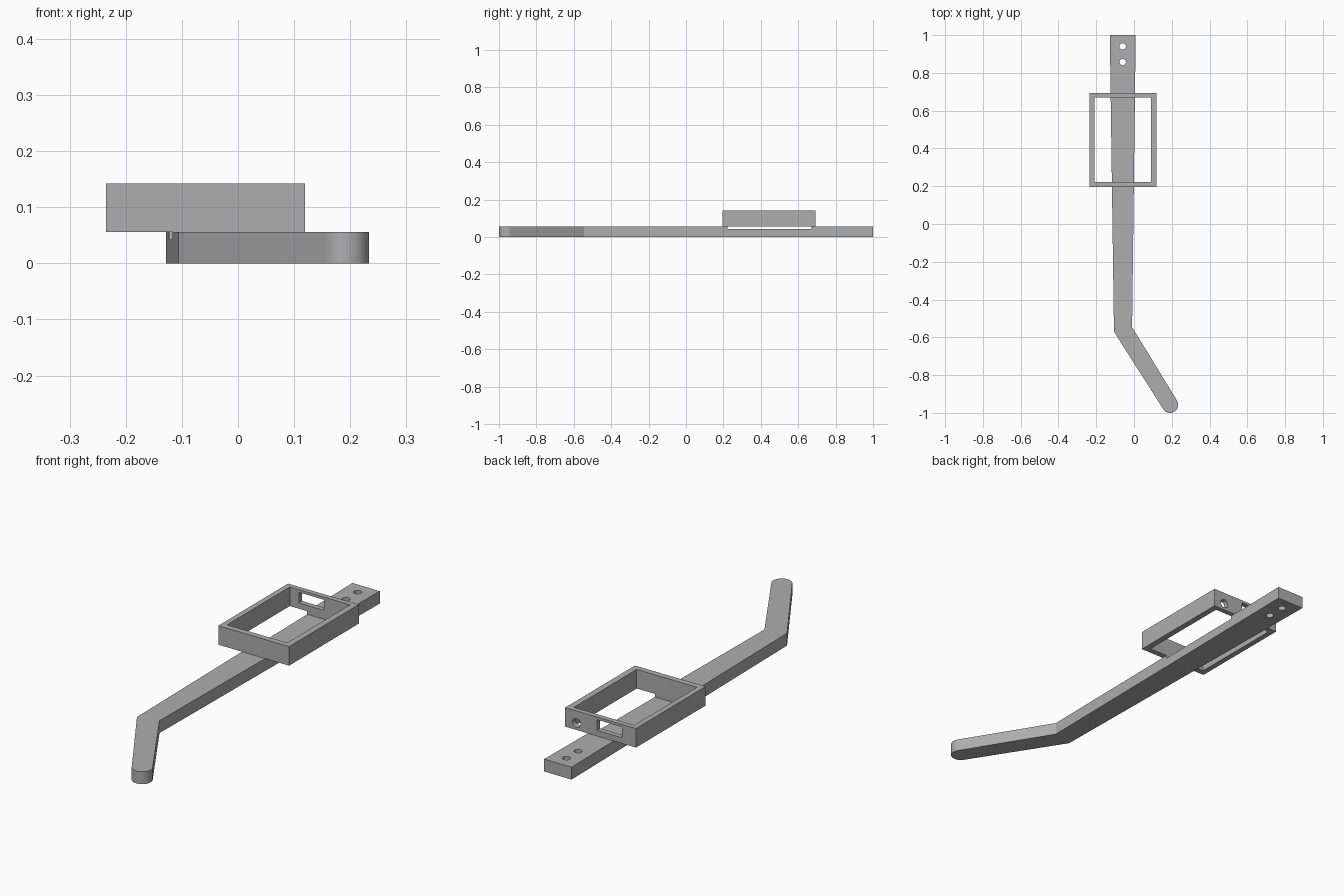
import bpy
import bmesh
from math import pi, sin, cos, atan2, radians
from mathutils import Matrix, Vector

default = bpy.data.objects.get("Cube")
if default:
    bpy.data.objects.remove(default, do_unlink=True)

grey = bpy.data.materials.new("plain grey")
grey.use_nodes = True
tone = (0.42, 0.42, 0.42, 1)
grey.diffuse_color = tone
grey.node_tree.nodes["Principled BSDF"].inputs["Base Color"].default_value = tone


def finish(name, bm):
    mesh = bpy.data.meshes.new(name)
    bmesh.ops.recalc_face_normals(bm, faces=bm.faces)
    bm.to_mesh(mesh)
    bm.free()
    mesh.materials.append(grey)
    obj = bpy.data.objects.new(name, mesh)
    bpy.context.collection.objects.link(obj)
    return obj


def box(name, low, high):
    low, high = Vector(low), Vector(high)
    bm = bmesh.new()
    place = Matrix.Translation((low + high) / 2) @ Matrix.Diagonal((*(high - low), 1))
    bmesh.ops.create_cube(bm, size=1, matrix=place)
    return finish(name, bm)


def cylinder(name, centre, radius, depth, turn=0):
    bm = bmesh.new()
    place = Matrix.Translation(centre) @ Matrix.Rotation(turn, 4, "X")
    bmesh.ops.create_cone(bm, cap_ends=True, segments=32, radius1=radius,
                          radius2=radius, depth=depth, matrix=place)
    return finish(name, bm)


def prism(name, outline, height):
    bm = bmesh.new()
    base = bm.faces.new([bm.verts.new((x, y, 0)) for x, y in outline])
    top = bmesh.ops.extrude_face_region(bm, geom=[base])["geom"]
    bmesh.ops.translate(bm, vec=(0, 0, height),
                        verts=[v for v in top if isinstance(v, bmesh.types.BMVert)])
    return finish(name, bm)


def activate(obj):
    bpy.ops.object.select_all(action="DESELECT")
    obj.select_set(True)
    bpy.context.view_layer.objects.active = obj


def cut(obj, cutters):
    for cutter in cutters:
        cutter.hide_render = True
        mod = obj.modifiers.new("cut", "BOOLEAN")
        mod.operation = "DIFFERENCE"
        mod.solver = "EXACT"
        mod.object = cutter
        activate(obj)
        bpy.ops.object.modifier_apply(modifier=mod.name)
        bpy.data.objects.remove(cutter, do_unlink=True)
    activate(obj)
    bpy.ops.object.shade_smooth_by_angle(angle=radians(30))


# Tapered arm with a bent, rounded tip
arm_top = 0.056
tip, tip_radius = Vector((0.191, -0.957)), 0.043
side = atan2(0.53, 0.85)
outline = [(0.009, 1), (-0.128, 1), (-0.106, -0.57)]
steps = 20
for i in range(steps + 1):
    a = side + pi + pi * i / steps
    outline.append((tip.x + tip_radius * cos(a), tip.y + tip_radius * sin(a)))
outline.append((-0.01, -0.546))
arm = prism("bent_arm", outline, arm_top)

# Pocket under the frame and two mounting holes
inner_low, inner_high = (-0.21, 0.222), (0.091, 0.67)
cut(arm, [box("pocket_cutter", (*inner_low, 0.042), (*inner_high, 0.2))]
    + [cylinder("hole_cutter", (-0.06, y, 0.03), 0.017, 0.2) for y in (0.857, 0.94)])

# Open rectangular frame with a window and a round port in the rear wall
frame = box("open_frame", (-0.235, 0.195, arm_top), (0.119, 0.693, 0.142))
cut(frame, [
    box("inside_cutter", (*inner_low, 0), (*inner_high, 0.2)),
    box("window_cutter", (-0.165, 0.6, 0.082), (-0.04, 0.75, 0.13)),
    cylinder("port_cutter", (0.063, 0.68, 0.088), 0.02, 0.1, pi / 2),
])
